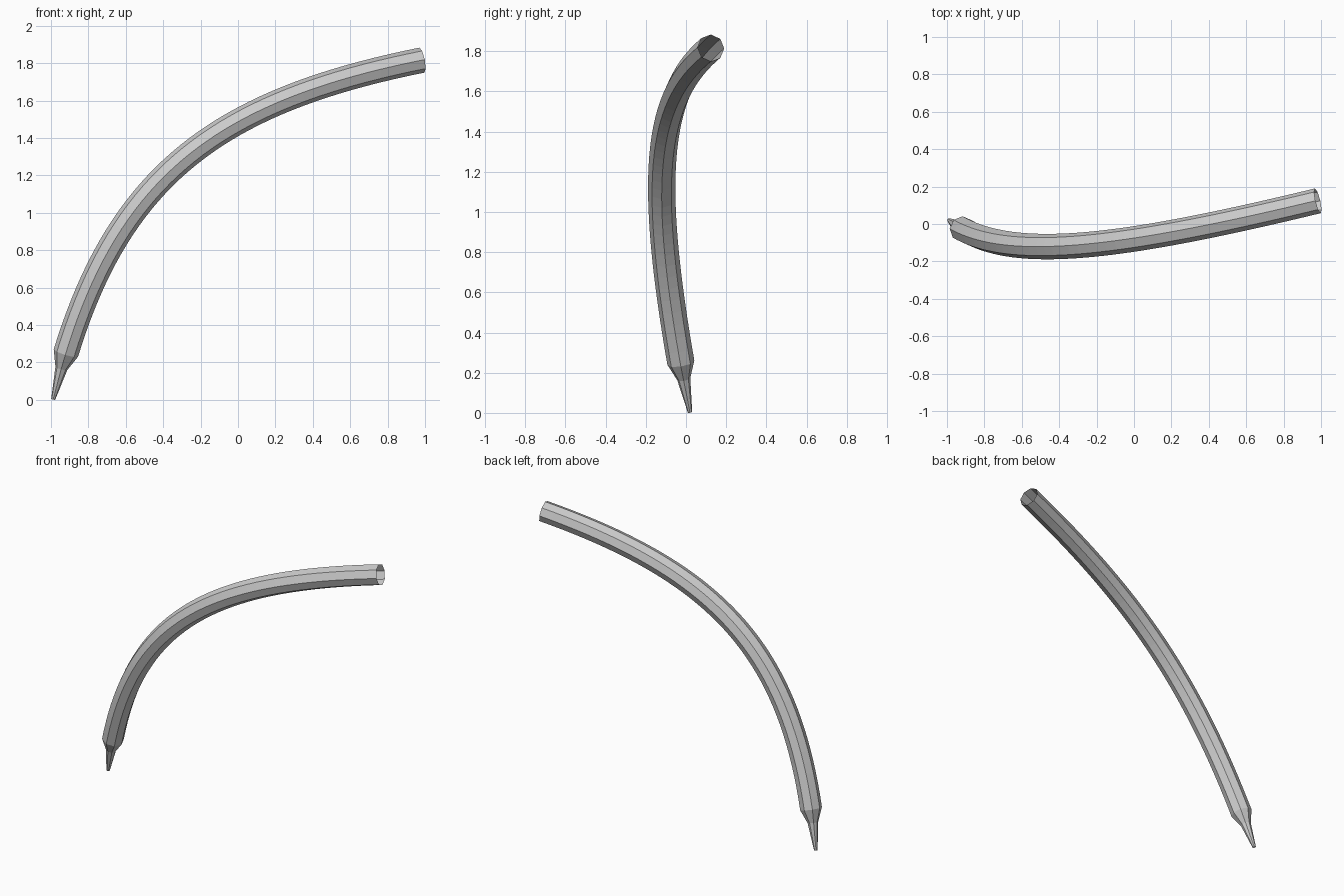
import bpy, bmesh, math
from mathutils import Vector

if "Cube" in bpy.data.objects:
    bpy.data.objects.remove(bpy.data.objects["Cube"])

SIDES = 8
RADIUS = 0.068
# Cubic path controlling the bend of the tube, from tip to open end
P = [Vector(p) for p in ((-0.988, 0.02, 0.003), (-0.71, -0.20, 1.14),
                         (-0.19, -0.16, 1.58), (0.983, 0.124, 1.816))]


def path(t):
    s = 1 - t
    return s**3 * P[0] + 3*s*s*t * P[1] + 3*s*t*t * P[2] + t**3 * P[3]


def tangent(t):
    s = 1 - t
    return (s*s * (P[1]-P[0]) + 2*s*t * (P[2]-P[1]) + t*t * (P[3]-P[2])).normalized()


# Tapered tip rings, then the constant-width body
T0, STEPS = 0.076, 40
rings = [(0.0, 0.011), (0.05, 0.033)]
rings += [(T0 + (1 - T0) * i / STEPS, RADIUS) for i in range(STEPS + 1)]

bm = bmesh.new()
prev = None
for t, r in rings:
    c, d = path(t), tangent(t)
    front = Vector((0, -1, 0))
    front = (front - d * front.dot(d)).normalized()
    side = d.cross(front)
    ring = []
    for k in range(SIDES):
        a = 2 * math.pi * k / SIDES
        ring.append(bm.verts.new(c + r * (math.cos(a) * front + math.sin(a) * side)))
    if prev:
        for k in range(SIDES):
            n = (k + 1) % SIDES
            bm.faces.new((prev[k], prev[n], ring[n], ring[k]))
    prev = ring

# Open-ended curved tube with eight flat sides
mesh = bpy.data.meshes.new("curved_tube")
bm.to_mesh(mesh)
bm.free()
tube = bpy.data.objects.new("curved_tube", mesh)
bpy.context.collection.objects.link(tube)
